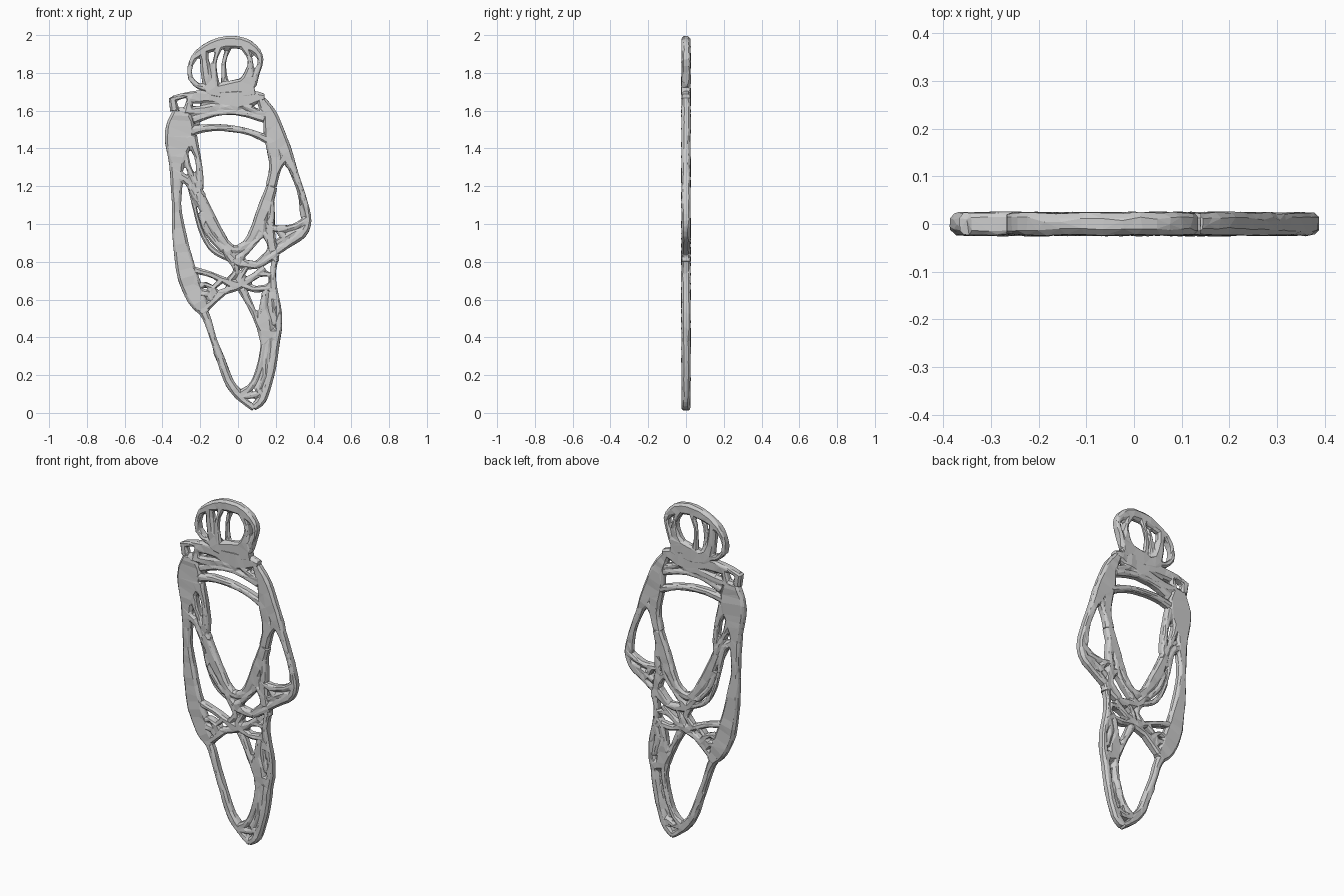
import bpy, bmesh, random
from mathutils import Vector

random.seed(4)
DEPTH = 0.026


def spline(pts, n=3):
    # Catmull-Rom through (x, z, width) points
    p = [Vector(q) for q in pts]
    p = [2 * p[0] - p[1]] + p + [2 * p[-1] - p[-2]]
    out = []
    for a, b, c, d in zip(p, p[1:], p[2:], p[3:]):
        for i in range(n):
            t = i / n
            out.append(0.5 * (2 * b + (c - a) * t + (2 * a - 5 * b + 4 * c - d) * t * t
                              + (3 * b - a - 3 * c + d) * t ** 3))
    return out + [p[-2]]


def strut(bm, pts, lo=-DEPTH, hi=DEPTH):
    # flat bar with chamfered edges, swept in the xz plane
    path, rings = spline(pts), []
    for i, q in enumerate(path):
        a, b = path[max(i - 1, 0)], path[min(i + 1, len(path) - 1)]
        t = Vector((b.x - a.x, b.y - a.y)).normalized()
        h = max(q.z, 0.02) / 2
        c = min(h * 0.55, 0.013)
        l, u = lo + random.uniform(0, 0.004), hi - random.uniform(0, 0.004)
        prof = [(-h, l + c), (-h + c, l), (h - c, l), (h, l + c),
                (h, u - c), (h - c, u), (-h + c, u), (-h, u - c)]
        rings.append([bm.verts.new((q.x - t.y * s, y, q.y + t.x * s)) for s, y in prof])
    for r, s in zip(rings, rings[1:]):
        for k in range(8):
            bm.faces.new((r[k], r[(k + 1) % 8], s[(k + 1) % 8], s[k]))
    bm.faces.new(rings[0][::-1])
    bm.faces.new(rings[-1])


def part(name, struts):
    bm = bmesh.new()
    for s in struts:
        if isinstance(s, tuple):
            strut(bm, s[0], *s[1:])
        else:
            strut(bm, s)
    bmesh.ops.recalc_face_normals(bm, faces=bm.faces)
    me = bpy.data.meshes.new(name)
    bm.to_mesh(me)
    bm.free()
    ob = bpy.data.objects.new(name, me)
    bpy.context.collection.objects.link(ob)
    # fuse the bars, then reduce to irregular flat facets
    m = ob.modifiers.new("fuse", 'REMESH')
    m.mode, m.voxel_size = 'VOXEL', 0.007
    d = ob.modifiers.new("facets", 'DECIMATE')
    d.ratio = 0.05


FRONT, BACK = (-DEPTH, 0.004), (-0.004, DEPTH)

# Head: domed ring, thin side loops, face bar, chin
part("head", [
    [(-.25, 1.76, .025), (-.255, 1.83, .025), (-.21, 1.905, .04), (-.10, 1.955, .065),
     (.01, 1.96, .065), (.085, 1.925, .05), (.12, 1.87, .03), (.10, 1.80, .03), (.075, 1.74, .05)],
    [(-.18, 1.92, .04), (-.175, 1.84, .05), (-.16, 1.76, .06), (-.12, 1.69, .08)],
    ([(-.05, 1.94, .03), (-.075, 1.85, .022), (-.07, 1.74, .04)], *BACK),
    ([(-.10, 1.93, .03), (-.125, 1.85, .022), (-.12, 1.74, .04)], *FRONT),
    [(.03, 1.94, .04), (.065, 1.87, .025), (.06, 1.80, .05), (.04, 1.74, .08)],
    [(-.25, 1.77, .025), (-.21, 1.73, .03), (-.13, 1.71, .05)],
    [(-.17, 1.70, .05), (-.05, 1.705, .10), (.085, 1.73, .11)],
])

# Neck and shoulders, with the arched chest bar
part("shoulders", [
    [(-.24, 1.66, .04), (-.12, 1.67, .07), (0, 1.66, .11), (.09, 1.67, .07), (.14, 1.67, .04)],
    [(-.34, 1.665, .03), (-.26, 1.685, .03), (-.15, 1.69, .05)],
    [(-.35, 1.67, .035), (-.335, 1.60, .05)],
    [(-.25, 1.675, .03), (-.27, 1.60, .04)],
    [(-.31, 1.595, .04), (-.20, 1.60, .05), (-.10, 1.62, .05), (0, 1.62, .05)],
    [(-.24, 1.55, .05), (-.12, 1.585, .03), (0, 1.59, .03), (.14, 1.555, .04)],
    [(.02, 1.64, .04), (.09, 1.60, .03), (.15, 1.585, .04)],
    [(-.25, 1.49, .05), (-.15, 1.51, .04), (-.03, 1.505, .035), (.08, 1.48, .035), (.17, 1.44, .05)],
])

# Arm on the -x side and its thin inner loop
part("left_arm", [
    [(-.30, 1.60, .09), (-.305, 1.52, .15), (-.315, 1.43, .145), (-.325, 1.32, .08),
     (-.325, 1.22, .065), (-.325, 1.10, .05), (-.315, .98, .07), (-.295, .85, .09),
     (-.265, .72, .11), (-.215, .60, .10), (-.17, .53, .06)],
    [(-.25, 1.46, .07), (-.215, 1.36, .035), (-.20, 1.25, .035), (-.20, 1.19, .035)],
    [(-.29, 1.42, .04), (-.265, 1.31, .03), (-.225, 1.22, .03), (-.19, 1.14, .05)],
    [(-.33, 1.26, .06), (-.27, 1.23, .04), (-.24, 1.17, .03), (-.20, 1.10, .04)],
    ([(-.255, 1.21, .03), (-.225, 1.07, .022), (-.19, .95, .025), (-.13, .86, .03), (-.03, .81, .04)], *BACK),
    ([(-.285, .88, .05), (-.24, .76, .03), (-.21, .66, .04)], *FRONT),
])

# Bent arm on the +x side
part("right_arm", [
    [(.12, 1.66, .05), (.165, 1.58, .08), (.20, 1.49, .09), (.25, 1.38, .075), (.305, 1.26, .035),
     (.35, 1.13, .03), (.371, 1.02, .036), (.34, .95, .05), (.27, .90, .045), (.20, .85, .04)],
    [(.16, 1.60, .05), (.165, 1.48, .06), (.19, 1.38, .07), (.195, 1.29, .06), (.175, 1.20, .06)],
    [(.25, 1.36, .05), (.215, 1.30, .035), (.185, 1.20, .03)],
    ([(.27, 1.32, .03), (.325, 1.17, .022), (.345, 1.04, .03)], *BACK),
    [(.36, 1.02, .035), (.29, .985, .03), (.21, .975, .035), (.15, .99, .04)],
    [(.205, .98, .03), (.24, .93, .03), (.27, .90, .04)],
    [(.34, .96, .03), (.29, .95, .03), (.20, .90, .03)],
])

# Pointed lower edge of the torso opening
part("waist", [
    [(-.21, 1.17, .05), (-.165, 1.06, .065), (-.11, .96, .06), (-.06, .89, .045),
     (-.01, .865, .045), (.05, .90, .045), (.10, .985, .06), (.14, 1.08, .075), (.18, 1.20, .06)],
    [(-.20, 1.06, .03), (-.16, .95, .03), (-.08, .86, .03)],
    [(-.07, .88, .04), (-.03, .81, .05), (.04, .785, .05), (.12, .79, .04), (.21, .85, .04)],
    [(.17, 1.14, .04), (.18, 1.04, .03), (.17, .97, .05), (.185, .89, .04), (.20, .80, .04)],
    [(.13, 1.02, .04), (.12, .94, .025), (.05, .86, .03), (0, .81, .04)],
    [(.14, .95, .03), (.17, .87, .025), (.11, .80, .03)],
])

# Crossing bars at the hips
part("hips", [
    [(-.25, .76, .04), (-.15, .735, .03), (-.07, .70, .035), (0, .67, .06)],
    [(-.20, .63, .05), (-.12, .63, .035), (-.05, .65, .035), (.02, .68, .05), (.08, .72, .035), (.14, .77, .03)],
    [(-.19, .54, .05), (-.12, .60, .035), (-.06, .65, .03)],
    [(-.03, .81, .04), (-.01, .75, .03), (-.06, .69, .03)],
    [(.05, .78, .03), (.02, .73, .03), (.01, .68, .04)],
    [(.01, .68, .04), (.09, .655, .035), (.16, .66, .04), (.20, .63, .03)],
    [(.08, .72, .03), (.13, .735, .025), (.17, .73, .025), (.175, .69, .025), (.15, .66, .03)],
    [(-.23, .66, .04), (-.17, .68, .025), (-.12, .64, .03)],
    [(-.15, .60, .03), (-.13, .66, .022), (-.09, .70, .03)],
])

# Tapering leg on the -x side
part("left_leg", [
    [(-.21, .58, .06), (-.165, .50, .045), (-.13, .39, .035), (-.09, .28, .045),
     (-.05, .17, .05), (0, .10, .05), (.05, .05, .035), (.085, .025, .035)],
    ([(-.12, .33, .03), (-.07, .21, .022), (-.01, .13, .03), (.03, .09, .04)], *BACK),
])

# Doubled leg on the +x side, meeting at the toe
part("right_leg", [
    [(.20, .84, .04), (.185, .74, .03), (.19, .65, .04), (.215, .55, .03), (.217, .46, .035),
     (.20, .38, .045), (.185, .27, .045), (.16, .16, .045), (.125, .07, .05), (.08, .028, .04)],
    [(.02, .66, .05), (.065, .57, .035), (.10, .49, .03), (.14, .43, .06), (.20, .41, .06)],
    [(.15, .66, .04), (.135, .57, .04), (.14, .49, .08), (.15, .41, .07)],
    [(.18, .64, .03), (.175, .56, .025), (.20, .47, .03)],
    [(.13, .43, .05), (.135, .36, .03), (.115, .25, .03), (.075, .15, .03), (.02, .10, .05)],
    ([(.16, .40, .03), (.15, .30, .025), (.135, .20, .025), (.10, .12, .03)], *FRONT),
    [(.01, .09, .04), (.07, .09, .03), (.12, .11, .04)],
])
